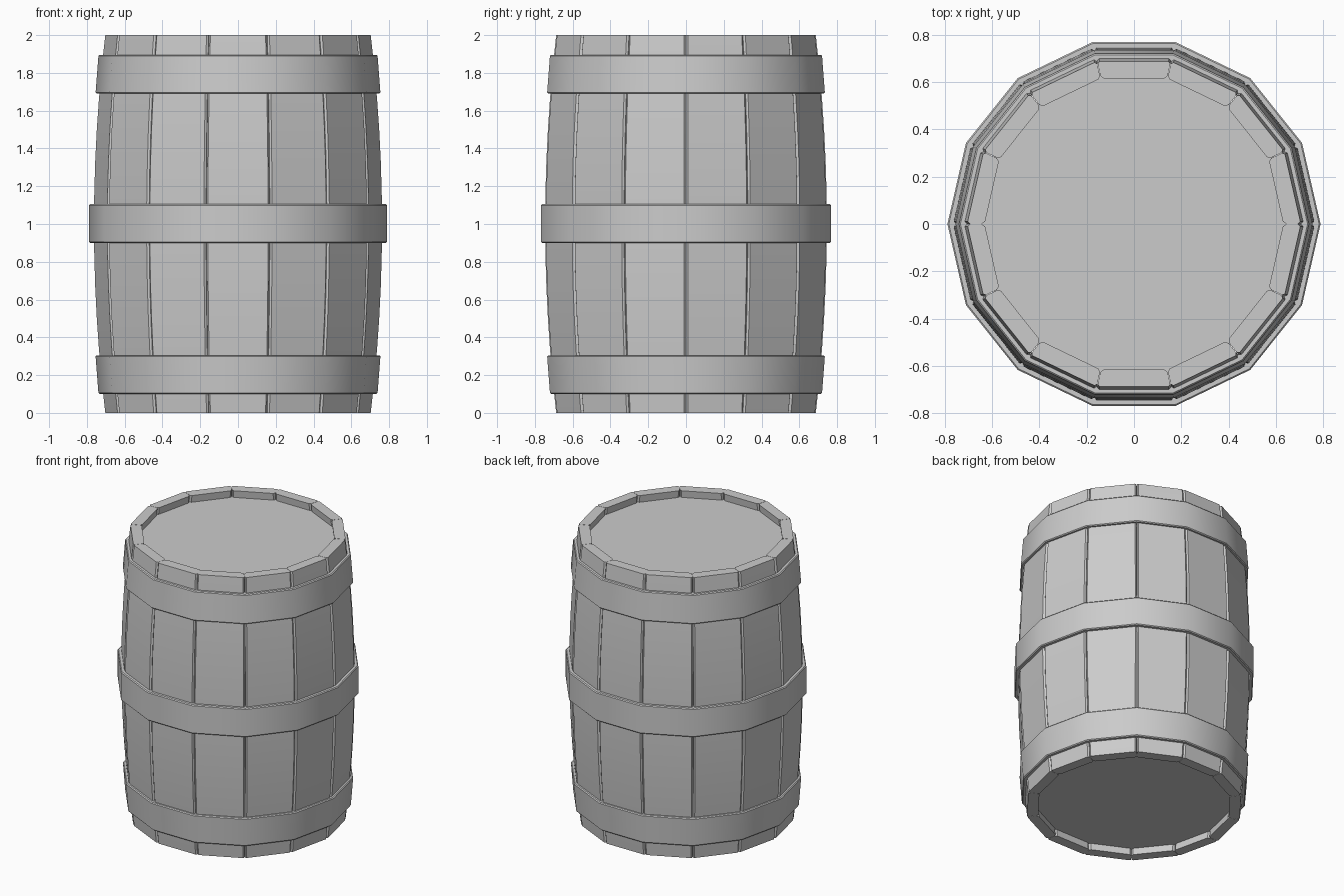
import bpy, bmesh
from math import sin, cos, pi

if "Cube" in bpy.data.objects:
    bpy.data.objects.remove(bpy.data.objects["Cube"])

SIDES = 14
HALF = pi / SIDES


def body_radius(z):
    return 0.705 + 0.06 * (1 - (z - 1) ** 2)


def make_object(name, bm, angle=None):
    bmesh.ops.recalc_face_normals(bm, faces=bm.faces)
    mesh = bpy.data.meshes.new(name)
    bm.to_mesh(mesh)
    bm.free()
    ob = bpy.data.objects.new(name, mesh)
    bpy.context.collection.objects.link(ob)
    if angle:
        bpy.ops.object.select_all(action='DESELECT')
        ob.select_set(True)
        bpy.context.view_layer.objects.active = ob
        bpy.ops.object.shade_smooth_by_angle(angle=angle)
    return ob


def bridge(bm, a, b):
    n = len(a)
    for i in range(n):
        bm.faces.new((a[i], a[(i + 1) % n], b[(i + 1) % n], b[i]))


# Staves: bowed planks with chamfered long edges
def stave(index, thick=0.072, c=0.011):
    bm = bmesh.new()
    mid = (index + 0.5) * 2 * HALF
    rings = []
    for k in range(13):
        z = k / 6
        a = body_radius(z) * cos(HALF)
        b = a - thick
        side = [(b, b * sin(HALF) / cos(HALF) - c),
                (b + c, (b + c) * sin(HALF) / cos(HALF) - 0.001),
                (a - c, (a - c) * sin(HALF) / cos(HALF) - 0.001),
                (a, a * sin(HALF) / cos(HALF) - c)]
        section = side + [(r, -w) for r, w in reversed(side)]
        rings.append([bm.verts.new((r * cos(mid) - w * sin(mid),
                                    r * sin(mid) + w * cos(mid), z))
                      for r, w in section])
    for lower, upper in zip(rings, rings[1:]):
        bridge(bm, lower, upper)
    bm.faces.new(rings[0])
    bm.faces.new(rings[-1])
    make_object(f"stave_{index + 1}", bm, pi / 6)


for i in range(SIDES):
    stave(i)


# Hoops: closed bands with small chamfers on the outer edges
def hoop(name, z0, z1, r0, r1, c=0.006):
    profile = [(r0 - 0.045, z0), (r0 - c, z0), (r0, z0 + c),
               (r1, z1 - c), (r1 - c, z1), (r1 - 0.045, z1)]
    bm = bmesh.new()
    rings = [[bm.verts.new((r * cos(2 * HALF * i), r * sin(2 * HALF * i), z))
              for r, z in profile] for i in range(SIDES)]
    for i in range(SIDES):
        bridge(bm, rings[i], rings[(i + 1) % SIDES])
    make_object(name, bm, pi / 6)


hoop("lower_hoop", 0.10, 0.305, 0.739, 0.754)
hoop("middle_hoop", 0.90, 1.105, 0.788, 0.788)
hoop("upper_hoop", 1.69, 1.895, 0.754, 0.739)


# Recessed end lids, tucked into the staves
for name, z in (("bottom_lid", 0.07), ("top_lid", 1.93)):
    bm = bmesh.new()
    bmesh.ops.create_cone(bm, cap_ends=True, segments=SIDES,
                          radius1=0.67, radius2=0.67, depth=0.04)
    # put lid corners on the stave joints
    for v in bm.verts:
        v.co.z += z
    make_object(name, bm)
